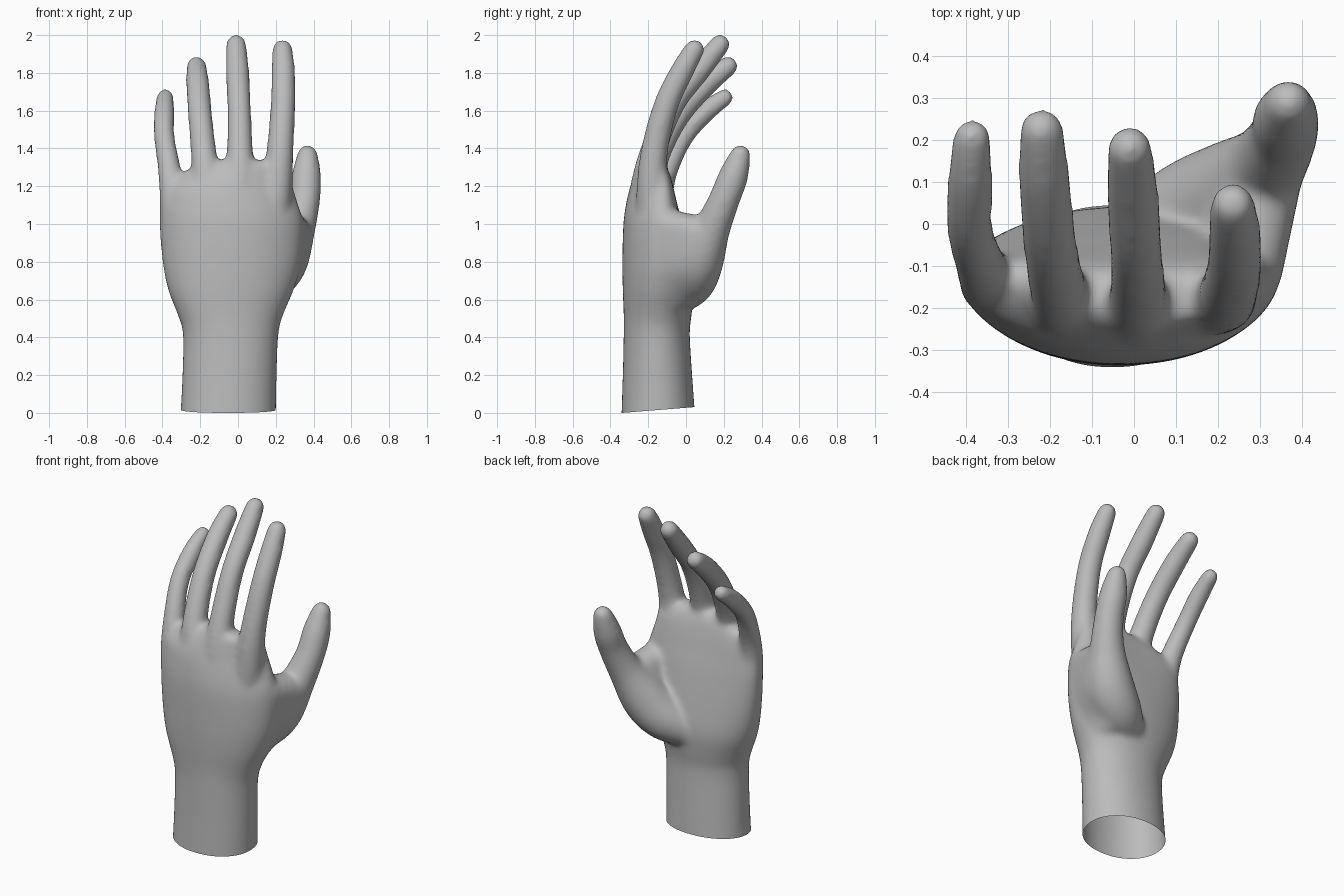
import bpy, bmesh, math
from mathutils import Vector, Matrix

cube = bpy.data.objects.get("Cube")
if cube:
    bpy.data.objects.remove(cube, do_unlink=True)

# One skin colour
skin = bpy.data.materials.new("light_grey")
skin.use_nodes = True
skin.diffuse_color = (0.5, 0.5, 0.5, 1)
skin.node_tree.nodes["Principled BSDF"].inputs["Base Color"].default_value = (0.5, 0.5, 0.5, 1)


def spline(points, steps):
    """Smooth curve through points of any dimension."""
    pts = [Vector(p) for p in points]
    out = []
    for i in range(len(pts) - 1):
        a, b, c, d = pts[max(i - 1, 0)], pts[i], pts[i + 1], pts[min(i + 2, len(pts) - 1)]
        for s in range(steps):
            t = s / steps
            out.append(b + (c - a) * (t / 2)
                       + (a * 2 - b * 5 + c * 4 - d) * (t * t / 2)
                       + (b * 3 - a - c * 3 + d) * (t ** 3 / 2))
    out.append(pts[-1])
    return out


def add_tube(bm, points, steps=9):
    """Rounded limb: overlapping balls along a path of (x, y, z, radius)."""
    for x, y, z, r in spline(points, steps):
        bmesh.ops.create_icosphere(bm, subdivisions=3, radius=r + 0.004,
                                   matrix=Matrix.Translation((x, y, z)))


def signed_power(v, p):
    return math.copysign(abs(v) ** p, v)


def add_loft(bm, sections, sides=48):
    """Closed body through (z, x_min, x_max, y_min, y_max, cup) sections."""
    rings = []
    for z, x0, x1, y0, y1, cup in spline(sections, 5):
        ring = []
        for k in range(sides):
            a = math.tau * k / sides
            u, v = signed_power(math.cos(a), 0.95), signed_power(math.sin(a), 0.95)
            ring.append(bm.verts.new(((x0 + x1) / 2 + u * (x1 - x0) / 2,
                                      (y0 + y1) / 2 + v * (y1 - y0) / 2 + cup * u * u, z)))
        rings.append(ring)
    for low, high in zip(rings, rings[1:]):
        for k in range(sides):
            n = (k + 1) % sides
            bm.faces.new((low[k], low[n], high[n], high[k]))
    bm.faces.new(rings[0][::-1])
    bm.faces.new(rings[-1])


bm = bmesh.new()

# Wrist and cupped palm
add_loft(bm, [
    (-0.1, -0.31, 0.20, -0.345, 0.055, 0),
    (0.2, -0.295, 0.205, -0.335, 0.033, 0),
    (0.42, -0.292, 0.215, -0.33, 0.02, 0),
    (0.52, -0.32, 0.24, -0.33, 0.03, 0),
    (0.65, -0.37, 0.295, -0.335, 0.04, 0.01),
    (0.8, -0.40, 0.335, -0.337, 0.02, 0.03),
    (1.0, -0.417, 0.345, -0.332, -0.02, 0.05),
    (1.12, -0.412, 0.315, -0.315, -0.05, 0.06),
    (1.2, -0.395, 0.29, -0.295, -0.07, 0.06),
    (1.27, -0.3, 0.275, -0.27, -0.09, 0.05),
    (1.315, -0.21, 0.255, -0.25, -0.11, 0.03),
    (1.335, -0.14, 0.19, -0.235, -0.13, 0.02),
])

# Index, middle, ring and little fingers, each rooted inside the palm
add_tube(bm, [(0.17, -0.17, 0.9, 0.085), (0.2, -0.178, 1.15, 0.083), (0.222, -0.168, 1.38, 0.07),
              (0.238, -0.105, 1.63, 0.064), (0.24, -0.02, 1.81, 0.06), (0.235, 0.045, 1.925, 0.051)])
add_tube(bm, [(0, -0.215, 1.0, 0.09), (0.01, -0.208, 1.2, 0.083), (0.01, -0.168, 1.4, 0.067),
              (0.005, -0.065, 1.64, 0.061), (-0.003, 0.07, 1.815, 0.06), (-0.01, 0.18, 1.951, 0.051)])
add_tube(bm, [(-0.13, -0.21, 0.98, 0.085), (-0.16, -0.198, 1.18, 0.078), (-0.18, -0.155, 1.36, 0.067),
              (-0.2, -0.045, 1.57, 0.062), (-0.213, 0.1, 1.735, 0.06), (-0.22, 0.222, 1.835, 0.051)])
add_tube(bm, [(-0.33, -0.14, 0.95, 0.075), (-0.345, -0.14, 1.12, 0.068), (-0.362, -0.105, 1.28, 0.059),
              (-0.39, -0.015, 1.46, 0.053), (-0.39, 0.1, 1.59, 0.052), (-0.385, 0.205, 1.67, 0.044)])

# Thumb with its fleshy base
add_tube(bm, [(0.04, -0.03, 0.64, 0.105), (0.14, 0.02, 0.7, 0.132), (0.23, 0.06, 0.8, 0.135),
              (0.31, 0.135, 0.97, 0.096), (0.353, 0.203, 1.13, 0.08), (0.362, 0.25, 1.25, 0.076),
              (0.368, 0.288, 1.365, 0.052)])

# Flesh between the palm edge and the thumb
palm_edge = [(0.17, -0.14, 0.58, 0.08), (0.22, -0.14, 0.78, 0.1), (0.255, -0.15, 1.0, 0.09)]
thumb_edge = [(0.14, 0.01, 0.68, 0.115), (0.24, 0.06, 0.8, 0.13), (0.305, 0.12, 0.935, 0.095)]
for t in (0.2, 0.4, 0.6, 0.8):
    add_tube(bm, [Vector(p).lerp(Vector(q), t) for p, q in zip(palm_edge, thumb_edge)])

# Fuse the parts into one smooth skin
bmesh.ops.recalc_face_normals(bm, faces=bm.faces)
parts = bpy.data.meshes.new("hand_parts")
bm.to_mesh(parts)
bm.free()
hand = bpy.data.objects.new("hand", parts)
bpy.context.collection.objects.link(hand)
remesh = hand.modifiers.new("fuse", 'REMESH')
remesh.mode = 'VOXEL'
remesh.voxel_size = 0.012
smooth = hand.modifiers.new("soften", 'SMOOTH')
smooth.factor = 0.5
smooth.iterations = 30
fused = bpy.data.meshes.new_from_object(hand.evaluated_get(bpy.context.evaluated_depsgraph_get()))
hand.modifiers.clear()

# Cut the wrist open along a slightly tilted plane
bm = bmesh.new()
bm.from_mesh(fused)
bmesh.ops.bisect_plane(bm, geom=bm.verts[:] + bm.edges[:] + bm.faces[:],
                       plane_co=(0, -0.34, 0), plane_no=(0, -0.08, 1), clear_inner=True)
for face in bm.faces:
    face.smooth = True
    face.material_index = 0
bm.to_mesh(fused)
bm.free()
fused.materials.clear()
fused.materials.append(skin)
hand.data = fused
fused.name = "hand"
bpy.data.meshes.remove(parts)
